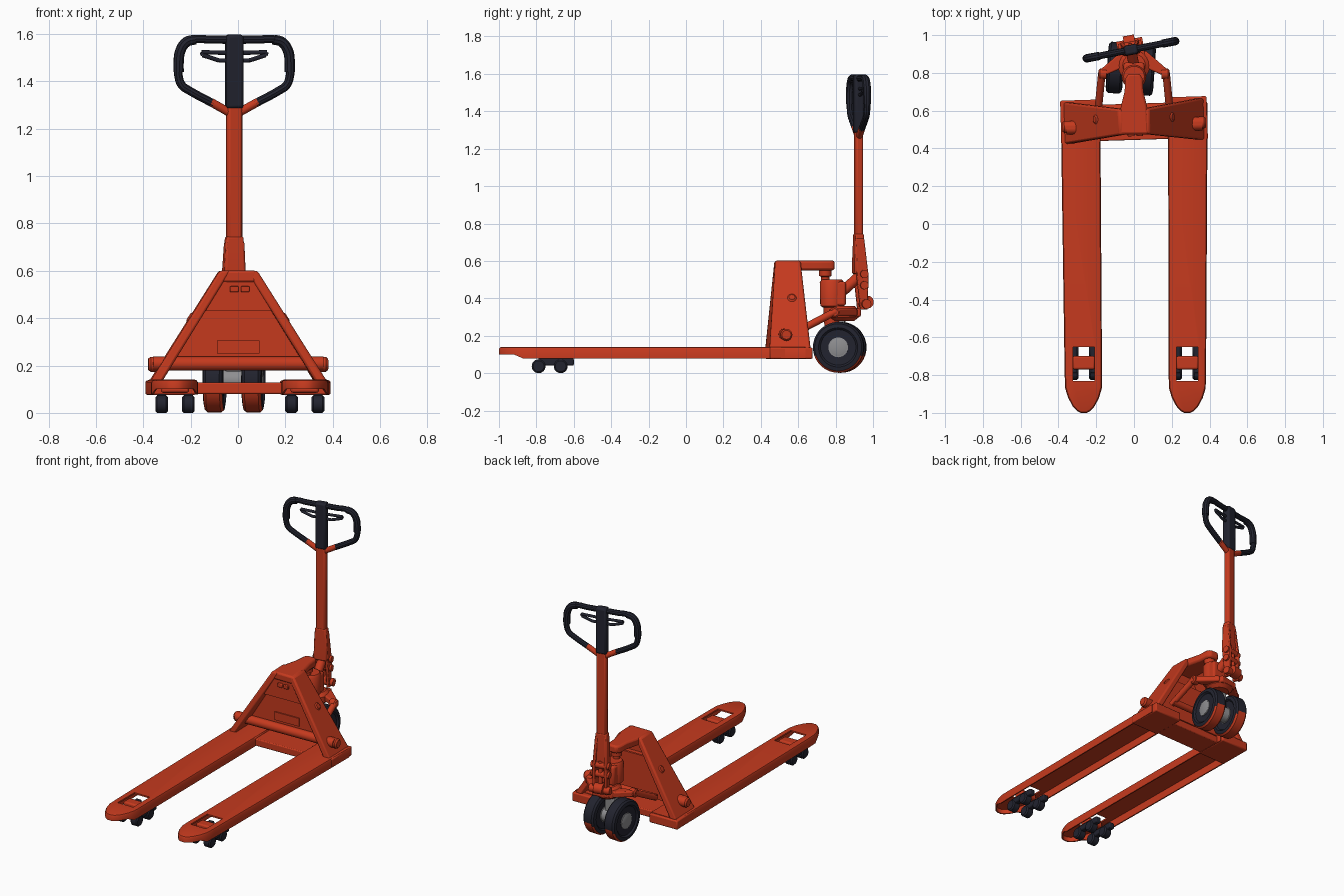
import bpy, bmesh, math
from mathutils import Vector, Matrix

if "Cube" in bpy.data.objects:
    bpy.data.objects.remove(bpy.data.objects["Cube"])


def material(name, rgb):
    m = bpy.data.materials.new(name)
    m.use_nodes = True
    m.diffuse_color = (*rgb, 1)
    m.node_tree.nodes["Principled BSDF"].inputs["Base Color"].default_value = (*rgb, 1)
    return m


ORANGE = material("orange paint", (0.56, 0.042, 0.013))
BLACK = material("black rubber", (0.016, 0.017, 0.028))
GREY = material("grey metal", (0.27, 0.27, 0.28))


def pivot(x, y, degrees):
    return (Matrix.Translation((x, y, 0)) @ Matrix.Rotation(math.radians(degrees), 4, 'Z')
            @ Matrix.Translation((0, -y, 0)))


TURN = pivot(0, 0.84, 11)
WHEEL_TURN = pivot(-0.017, 0.822, -4)
SKEW = pivot(0, 0.55, 1.8)


def loft(name, rings, mat=ORANGE, bevel=0.0, place=None):
    """Closed solid through matching rings of points."""
    bm = bmesh.new()
    loops = [[bm.verts.new(p) for p in ring] for ring in rings]
    n = len(loops[0])
    for a, b in zip(loops, loops[1:]):
        for i in range(n):
            bm.faces.new((a[i], a[(i + 1) % n], b[(i + 1) % n], b[i]))
    bm.faces.new(loops[0])
    bm.faces.new(loops[-1])
    bmesh.ops.recalc_face_normals(bm, faces=bm.faces)
    me = bpy.data.meshes.new(name)
    bm.to_mesh(me)
    bm.free()
    me.materials.append(mat)
    ob = bpy.data.objects.new(name, me)
    bpy.context.collection.objects.link(ob)
    if bevel:
        mod = ob.modifiers.new("soft edges", 'BEVEL')
        mod.width, mod.segments = bevel, 2
    if place:
        ob.matrix_world = place
    return ob


def slab(name, outline, z0, z1, **kw):
    return loft(name, [[(x, y, z) for x, y in outline] for z in (z0, z1)], **kw)


def box(name, lo, hi, **kw):
    outline = [(lo[0], lo[1]), (hi[0], lo[1]), (hi[0], hi[1]), (lo[0], hi[1])]
    return slab(name, outline, lo[2], hi[2], **kw)


def turned(name, base, axis, profile, seg=24, **kw):
    """Round part: profile is (distance along axis, radius)."""
    q = Vector(axis).to_track_quat('Z', 'Y')
    rings = [[Vector(base) + q @ Vector((r * math.cos(k * math.tau / seg),
                                         r * math.sin(k * math.tau / seg), t))
              for k in range(seg)] for t, r in profile]
    return loft(name, rings, **kw)


def rod(name, a, b, r, **kw):
    d = Vector(b) - Vector(a)
    return turned(name, a, d, [(0, r), (d.length, r)], 16, **kw)


def tube(name, pts, r, mat, place):
    """Smoothly bent tube through points."""
    cu = bpy.data.curves.new(name, 'CURVE')
    cu.dimensions, cu.bevel_depth, cu.bevel_resolution = '3D', r, 3
    cu.use_fill_caps, cu.resolution_u = True, 5
    sp = cu.splines.new('BEZIER')
    sp.bezier_points.add(len(pts) - 1)
    for bp, p in zip(sp.bezier_points, pts):
        bp.co = p
        bp.handle_left_type = bp.handle_right_type = 'AUTO'
    cu.materials.append(mat)
    ob = bpy.data.objects.new(name, cu)
    bpy.context.collection.objects.link(ob)
    ob.matrix_world = place
    bpy.ops.object.select_all(action='DESELECT')
    ob.select_set(True)
    bpy.context.view_layer.objects.active = ob
    bpy.ops.object.convert(target='MESH')


# Forks: open channels with a roller window near the tip
def fork_ring(back, front, inset, z, lift=0.0):
    half = [(0.104, 0.64), (0.104, 0.44), (0.099, -0.80), (0.097, -0.87), (0.082, -0.92),
            (0.058, -0.965), (0.035, -0.99), (0.015, -1.0)]
    side = [(x * (1 - inset / 0.1), y + (inset if y < 0 else 0)) for x, y in half]
    plan = side + [(-x, y) for x, y in reversed(side)]
    return [(x + front + (back - front) * (y + 1) / 1.6, y, z + (lift if y < -0.9 else 0))
            for x, y in plan]


def fork(name, back, front):
    ob = loft(name, [fork_ring(back, front, 0.008, 0.13),
                     fork_ring(back, front, 0.008, 0.078, 0.022),
                     fork_ring(back, front, 0, 0.078, 0.022),
                     fork_ring(back, front, 0, 0.128),
                     fork_ring(back, front, 0.005, 0.137),
                     fork_ring(back, front, 0.012, 0.14)])
    bpy.context.view_layer.objects.active = ob
    cut = box("window_cutter", (front - 0.058, -0.83, 0.05), (front + 0.058, -0.65, 0.2))
    cut.hide_render = True
    mod = ob.modifiers.new("window", 'BOOLEAN')
    mod.object, mod.solver = cut, 'EXACT'
    bpy.ops.object.modifier_apply(modifier=mod.name)
    bpy.data.objects.remove(cut)
    box(name + "_window_bar", (front - 0.06, -0.77, 0.085), (front + 0.06, -0.70, 0.125), bevel=0.01)
    # Load rollers in pairs on rocking side plates
    for x in (-0.056, 0.056):
        box(name + "_roller_plate", (front + x - 0.02, -0.79, 0.04), (front + x + 0.02, -0.60, 0.08),
            mat=BLACK, bevel=0.008)
        for y in (-0.788, -0.67):
            turned(name + "_roller", (front + x - 0.027, y, 0.037), (1, 0, 0),
                   [(0, 0.029), (0.008, 0.037), (0.046, 0.037), (0.054, 0.029)], mat=BLACK)


fork("right_fork", -0.283, -0.266)
fork("left_fork", 0.285, 0.282)

# Triangular frame: sloping flanges, panels and beams
for s, side in ((-1, "right"), (1, "left")):
    loft(side + "_flange",
         [[(s * 0.375, 0.435, 0.13), (s * 0.375, 0.655, 0.13), (s * 0.325, 0.655, 0.13), (s * 0.325, 0.435, 0.13)],
          [(s * 0.08, 0.475, 0.6), (s * 0.08, 0.61, 0.6), (s * 0.035, 0.61, 0.6), (s * 0.035, 0.475, 0.6)]],
         bevel=0.01, place=SKEW)
    turned(side + "_pivot_boss", (s * 0.30, 0.525, 0.205), (s, 0, 0),
           [(0, 0.032), (0.07, 0.032), (0.08, 0.024)], place=SKEW)
    turned(side + "_flange_bolt", (s * 0.175, 0.56, 0.385), (s * 0.85, 0, 0.53),
           [(0, 0.024), (0.034, 0.024), (0.04, 0.016)], place=SKEW)
    box(side + "_fork_rear", (s * 0.284 - 0.104, 0.435, 0.076), (s * 0.284 + 0.104, 0.665, 0.137),
        bevel=0.008, place=SKEW)


def panel(name, w0, z0, w1, z1, y, depth):
    loft(name, [[(-w, y, z), (w, y, z), (w, y + depth, z), (-w, y + depth, z)]
                for w, z in ((w0, z0), (w1, z1))], place=SKEW)


panel("upper_front_plate", 0.16, 0.44, 0.06, 0.595, 0.48, 0.015)
panel("recessed_panel", 0.32, 0.18, 0.14, 0.45, 0.53, 0.015)
panel("panel_ledge", 0.15, 0.43, 0.145, 0.445, 0.48, 0.06)
box("panel_stiffener", (-0.09, 0.522, 0.25), (0.09, 0.53, 0.305), place=SKEW)
for x in (-0.018, 0.028):
    box("front_plate_lug", (x - 0.018, 0.465, 0.51), (x + 0.018, 0.485, 0.535), bevel=0.004, place=SKEW)
rod("cross_tube", (-0.36, 0.515, 0.208), (0.36, 0.515, 0.208), 0.03, place=SKEW)
box("lower_cross_beam", (-0.34, 0.445, 0.08), (0.34, 0.61, 0.128), bevel=0.006, place=SKEW)

# Lifting arm and pump
slab("top_arm", [(-0.078, 0.475), (0.078, 0.475), (0.07, 0.62), (0.05, 0.70), (0.045, 0.77),
                 (0.03, 0.795), (-0.03, 0.795), (-0.045, 0.77), (-0.05, 0.70), (-0.07, 0.62)],
     0.55, 0.602, bevel=0.012)
turned("pump_piston", (0, 0.745, 0.48), (0, 0, 1), [(0, 0.022), (0.035, 0.022), (0.04, 0.034), (0.09, 0.034)])
turned("pump_body", (0, 0.78, 0.25), (0, 0, 1),
       [(0, 0.04), (0.1, 0.045), (0.11, 0.062), (0.235, 0.065), (0.25, 0.055)])
box("pump_block", (-0.055, 0.77, 0.36), (0.055, 0.855, 0.49), bevel=0.012)

# Lower lift links and yoke
for s, side in ((-1, "right"), (1, "left")):
    rod(side + "_lift_link", (s * 0.19, 0.60, 0.225), (s * 0.17, 0.80, 0.33), 0.02)
    turned(side + "_link_joint", (s * 0.145, 0.795, 0.325), (s, 0, 0),
           [(0, 0.028), (0.035, 0.028), (0.042, 0.02)])
    slab(side + "_yoke_arm", [(s * 0.18, 0.775), (s * 0.18, 0.815), (s * 0.06, 0.92), (s * 0.03, 0.84)],
         0.305, 0.345, bevel=0.008)
rod("link_cross_shaft", (-0.2, 0.615, 0.232), (0.2, 0.615, 0.232), 0.022, place=SKEW)
turned("steering_head", (0, 0.84, 0.28), (0, 0, 1), [(0, 0.06), (0.02, 0.085), (0.06, 0.085), (0.08, 0.06)])

# Steering wheels with grey hubs
rod("wheel_axle", (-0.12, 0.822, 0.138), (0.12, 0.822, 0.138), 0.05, mat=GREY, place=WHEEL_TURN)
box("axle_carrier", (-0.035, 0.79, 0.13), (0.035, 0.85, 0.29), mat=GREY, bevel=0.006, place=WHEEL_TURN)
for x, side in ((-0.082, "right"), (0.082, "left")):
    wheel = turned(side + "_steer_wheel", (x - 0.044, 0.822, 0.138), (1, 0, 0),
                   [(0.012, 0.05), (0.01, 0.095), (0, 0.105), (0.004, 0.126), (0.015, 0.136),
                    (0.073, 0.136), (0.084, 0.126), (0.088, 0.105), (0.078, 0.095), (0.076, 0.05)],
                   36, mat=BLACK, place=WHEEL_TURN)
    wheel.data.materials.append(ORANGE)
    for f in wheel.data.polygons:
        if abs(f.normal.x) < 0.8 and f.normal.z < -0.25 and f.center.z < 0.11:
            f.material_index = 1
    turned(side + "_wheel_hub", (x - 0.042, 0.822, 0.138), (1, 0, 0),
           [(0, 0.035), (0.006, 0.053), (0.078, 0.053), (0.084, 0.035)], mat=GREY, place=WHEEL_TURN)

# Handle foot with rollers, pins and side cheeks
H = 0.924
for s, side in ((-1, "right"), (1, "left")):
    loft(side + "_foot_cheek",
         [[(s * a, y0, z), (s * a, y1, z), (s * b, y1, z), (s * b, y0, z)]
          for a, b, y0, y1, z in ((0.03, 0.05, 0.925, 0.965, 0.34), (0.03, 0.05, 0.905, 0.97, 0.52),
                                  (0.02, 0.04, 0.9, 0.948, 0.72))],
         bevel=0.005, place=TURN)
box("foot_bracket", (-0.07, 0.85, 0.30), (0.07, 0.925, 0.345), bevel=0.01, place=TURN)
rod("foot_lower_pin", (-0.07, 0.955, 0.37), (0.07, 0.955, 0.37), 0.025, place=TURN)
for z in (0.47, 0.53):
    rod("foot_upper_pin", (-0.062, 0.945, z), (0.062, 0.945, z), 0.022, place=TURN)
turned("foot_roller", (-0.03, 0.967, 0.38), (1, 0, 0), [(0, 0.034), (0.06, 0.034)], place=TURN)
rod("foot_link", (0, 0.84, 0.44), (0, 0.93, 0.52), 0.028, place=TURN)
rod("release_rod", (0, 0.955, 0.36), (0, 0.945, 0.56), 0.014, place=TURN)

# Handle shaft and black grip block
loft("handle_socket", [[(-w, H - d, z), (w, H - d, z), (w, H + d, z), (-w, H + d, z)]
                       for w, d, z in ((0.046, 0.028, 0.53), (0.044, 0.028, 0.60), (0.037, 0.023, 0.745))],
     bevel=0.008, place=TURN)
box("handle_shaft", (-0.033, H - 0.021, 0.70), (0.033, H + 0.021, 1.30), bevel=0.012, place=TURN)
box("grip_column", (-0.037, H - 0.026, 1.285), (0.037, H + 0.026, 1.597), mat=BLACK, bevel=0.012, place=TURN)

# Handle loop and control lever on both sides
for s, side in ((-1, "right"), (1, "left")):
    def at(pts):
        return [(s * x, H, z) for x, z in pts]
    tube(side + "_loop", at([(0, 1.575), (0.1, 1.576), (0.18, 1.575), (0.226, 1.545), (0.239, 1.48),
                             (0.237, 1.41), (0.222, 1.38), (0.195, 1.362), (0.09, 1.306)]), 0.018, BLACK, TURN)
    tube(side + "_grip_sleeve", at([(0.17, 1.576), (0.205, 1.566), (0.231, 1.53), (0.239, 1.48), (0.239, 1.44)]),
         0.022, BLACK, TURN)
    rod(side + "_loop_root", (s * 0.1, H, 1.312), (s * 0.015, H, 1.265), 0.018, place=TURN)
    lever = [(0.03, 1.52), (0.14, 1.523), (0.135, 1.51), (0.065, 1.488), (0.02, 1.488)]
    for a, b in zip(at(lever), at(lever)[1:]):
        rod(side + "_lever", a, b, 0.009, mat=BLACK, place=TURN)

# Smooth round parts, keep edges sharp
bpy.ops.object.select_all(action='DESELECT')
for ob in bpy.context.scene.objects:
    if ob.type == 'MESH':
        ob.select_set(True)
        bpy.context.view_layer.objects.active = ob
bpy.ops.object.shade_smooth_by_angle(angle=math.radians(35))
